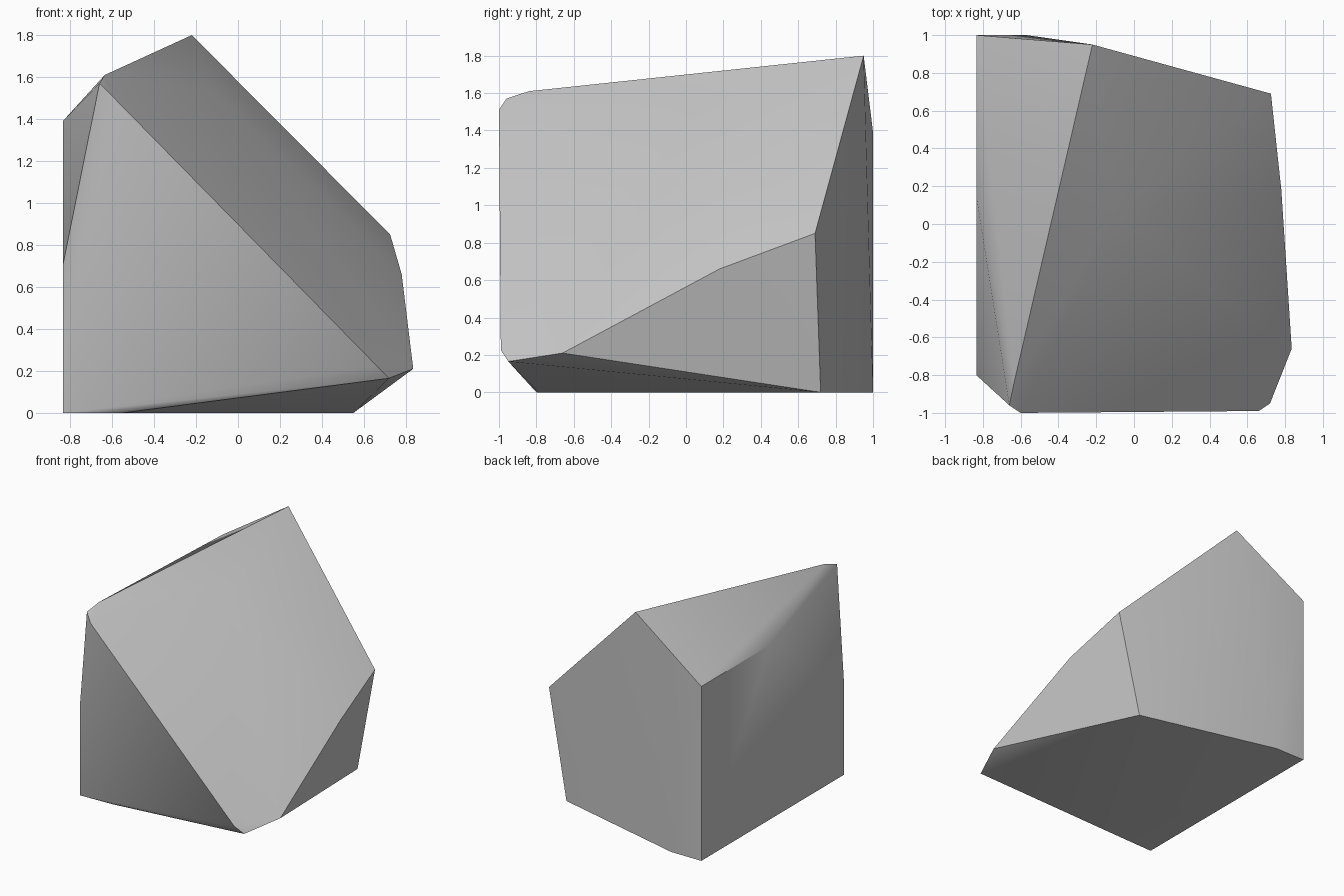
import bpy
import bmesh
import math

# Remove the default cube only
default_cube = bpy.data.objects.get("Cube")
if default_cube:
    bpy.data.objects.remove(default_cube, do_unlink=True)


def flat_material(name, colour):
    material = bpy.data.materials.new(name)
    material.use_nodes = True
    material.diffuse_color = colour
    shader = next(n for n in material.node_tree.nodes if n.type == "BSDF_PRINCIPLED")
    shader.inputs["Base Color"].default_value = colour
    shader.inputs["Roughness"].default_value = 1
    return material


def hull_object(name, corners, material):
    """Wrap a tight convex skin around the given corner points."""
    bm = bmesh.new()
    for corner in corners:
        bm.verts.new(corner)
    result = bmesh.ops.convex_hull(bm, input=bm.verts[:])
    inside = {g for g in result["geom_interior"] if isinstance(g, bmesh.types.BMVert)}
    bmesh.ops.delete(bm, geom=list(inside), context="VERTS")
    bmesh.ops.recalc_face_normals(bm, faces=bm.faces[:])
    mesh = bpy.data.meshes.new(name)
    bm.to_mesh(mesh)
    bm.free()
    mesh.materials.append(material)
    obj = bpy.data.objects.new(name, mesh)
    bpy.context.scene.collection.objects.link(obj)
    return obj


# Upright cut side: flat wall at side_x, with a flat back at y = 1
side_x = -0.835
side_profile = [(1, 0), (1, 1.39), (0.15, 1.39), (-0.8, 0.7), (-0.8, 0)]
side_wall = [(side_x, y, z) for y, z in side_profile]

# Remaining corners of the flat base
base = [(x, y, 0) for x, y in [(-0.55, -0.79), (0.55, 0.72), (-0.57, 1)]]

# Ridge from the back peak to the chipped front tip
ridge = [(-0.22, 0.95, 1.8), (-0.635, -0.84, 1.61),
         (-0.66, -0.96, 1.57), (-0.6, -1, 1.51)]

# Swelling in the middle of the long slope
swell = [(-0.1, 0.06, 1.53)]

# Lower rim of the long slope, from the back round to the front
rim = [(0.725, 0.69, 0.85), (0.78, 0.18, 0.66), (0.835, -0.66, 0.21),
       (0.72, -0.95, 0.165), (0.66, -0.99, 0.225)]

stone = flat_material("stone grey", (0.57, 0.57, 0.57, 1))
rock = hull_object("rock", side_wall + base + ridge + swell + rim, stone)

# Soft chipped corners, crisp cut edges
bpy.ops.object.select_all(action="DESELECT")
rock.select_set(True)
bpy.context.view_layer.objects.active = rock
bpy.ops.object.shade_smooth_by_angle(angle=math.radians(30))
